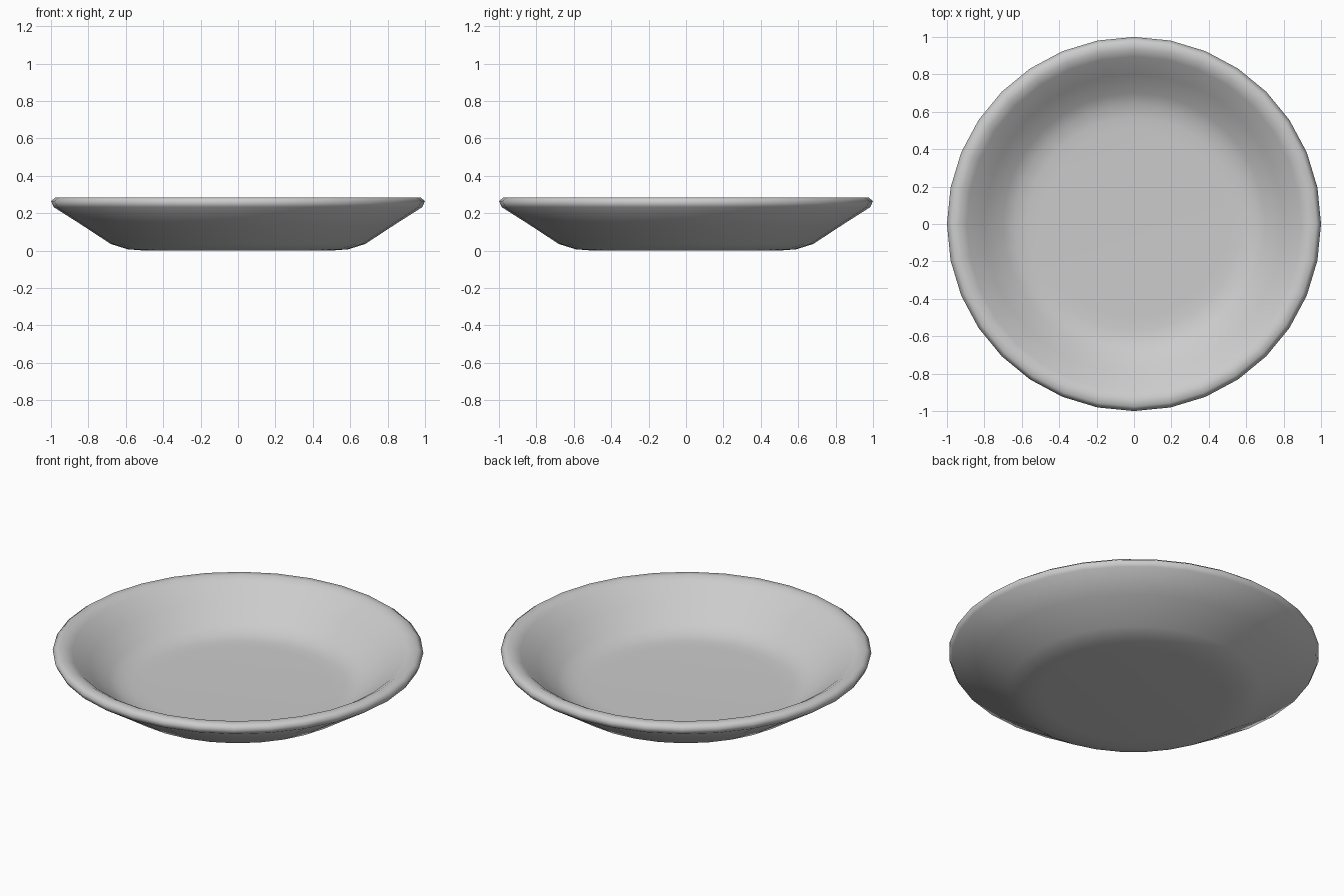
import bpy, bmesh, math

if "Cube" in bpy.data.objects:
    bpy.data.objects.remove(bpy.data.objects["Cube"])

SIDES = 32
# Cross-section (radius, height) from underside centre, round the rim, to inner floor
profile = [(0.5, 0.0), (0.59, 0.007), (0.68, 0.035), (0.84, 0.14), (0.985, 0.232),
           (1.0, 0.265), (0.975, 0.284), (0.935, 0.285), (0.895, 0.262),
           (0.80, 0.18), (0.70, 0.102), (0.64, 0.072), (0.57, 0.062), (0.5, 0.06)]

# Plate: lathe the cross-section into rings
bm = bmesh.new()
rings = []
for r, z in profile:
    rings.append([bm.verts.new((r * math.cos(a), r * math.sin(a), z))
                  for a in (2 * math.pi * i / SIDES for i in range(SIDES))])
for low, high in zip(rings, rings[1:]):
    for i in range(SIDES):
        j = (i + 1) % SIDES
        bm.faces.new((low[i], low[j], high[j], high[i]))

# Flat underside and inner floor
bm.faces.new(rings[0][::-1])
bm.faces.new(rings[-1])
bmesh.ops.recalc_face_normals(bm, faces=bm.faces)
for f in bm.faces:
    f.smooth = True

mesh = bpy.data.meshes.new("plate")
bm.to_mesh(mesh)
bm.free()
plate = bpy.data.objects.new("plate", mesh)
bpy.context.collection.objects.link(plate)
